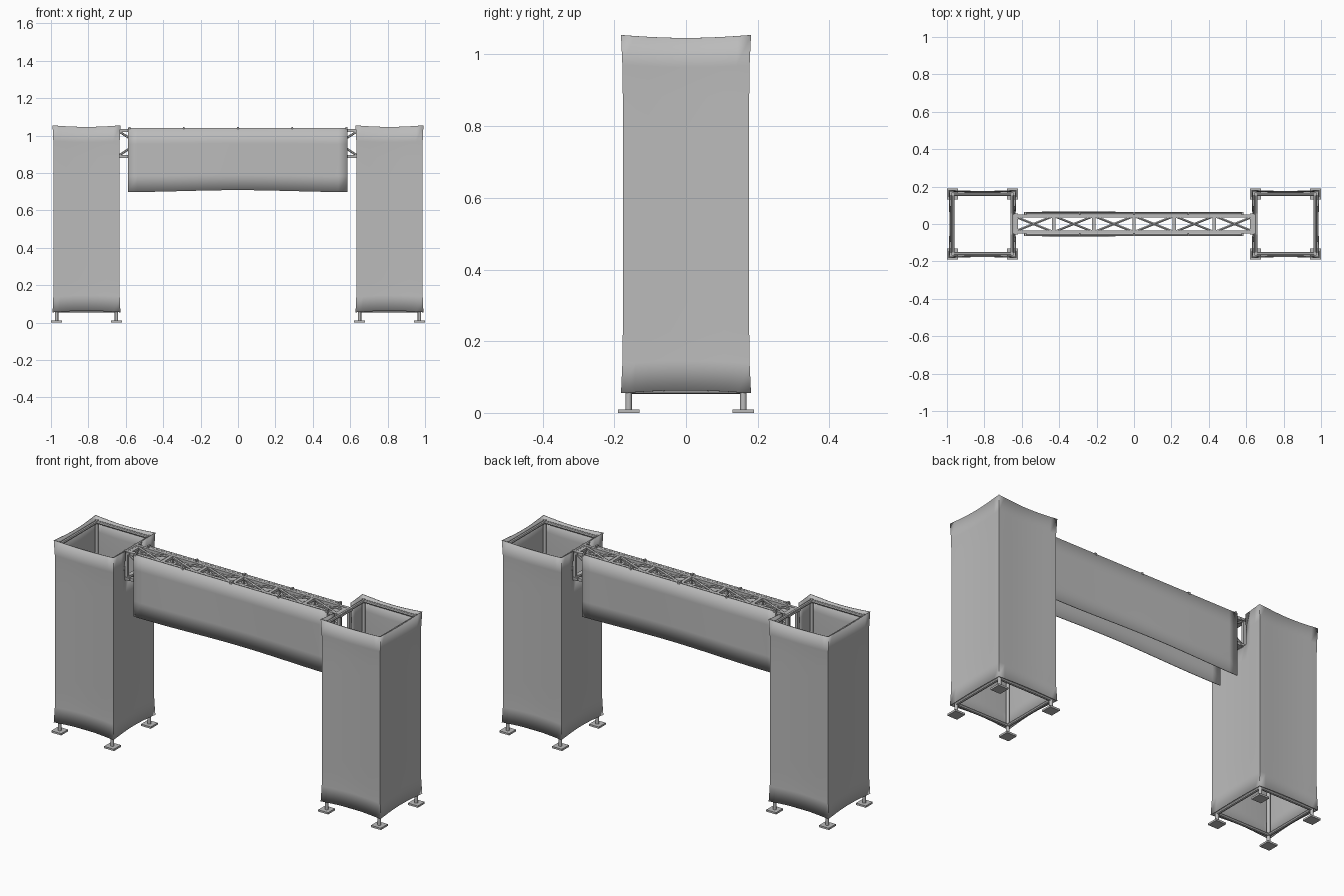
import bpy, bmesh
from math import sin, pi
from mathutils import Vector, Matrix

cube = bpy.data.objects.get("Cube")
if cube:
    bpy.data.objects.remove(cube)

mat = bpy.data.materials.new("plain_grey")
mat.use_nodes = True
GREY = (0.5, 0.5, 0.5, 1)
mat.diffuse_color = GREY
mat.node_tree.nodes["Principled BSDF"].inputs["Base Color"].default_value = GREY


def finish(bm, name, smooth=False, thickness=0):
    mesh = bpy.data.meshes.new(name)
    bm.to_mesh(mesh)
    bm.free()
    mesh.materials.append(mat)
    obj = bpy.data.objects.new(name, mesh)
    bpy.context.collection.objects.link(obj)
    if thickness:
        mod = obj.modifiers.new("thickness", 'SOLIDIFY')
        mod.thickness = thickness
        mod.offset = 0
    if smooth:
        bpy.ops.object.select_all(action='DESELECT')
        obj.select_set(True)
        bpy.context.view_layer.objects.active = obj
        bpy.ops.object.shade_smooth_by_angle(angle=0.6)
    return obj


def box(bm, centre, size):
    bmesh.ops.create_cube(bm, size=1, matrix=Matrix.Translation(centre) @ Matrix.Diagonal((*size, 1)))


def rod(bm, a, b, r, sides=8):
    a, b = Vector(a), Vector(b)
    d = b - a
    turn = d.to_track_quat('Z', 'Y').to_matrix().to_4x4()
    bmesh.ops.create_cone(bm, cap_ends=True, segments=sides, radius1=r, radius2=r, depth=d.length,
                          matrix=Matrix.Translation((a + b) / 2) @ turn)


TOWER_X, POST, CLOTH = 0.81, 0.16, 0.18
BOTTOM, TOP = 0.055, 1.054
CORNERS = [(1, 1), (-1, 1), (-1, -1), (1, -1)]


def tower_frame(side, label):
    # Posts, top and bottom rings
    cx = side * TOWER_X
    bm = bmesh.new()
    pts = [(cx + POST * sx, POST * sy) for sx, sy in CORNERS]
    for i, p in enumerate(pts):
        q = pts[(i + 1) % 4]
        rod(bm, (*p, 0.01), (*p, 1.04), 0.009, 12)
        for z in (0.062, 1.03):
            rod(bm, (*p, z), (*q, z), 0.009)
    finish(bm, label + "_tower_frame", smooth=True)
    # Square base plates
    bm = bmesh.new()
    for x, y in pts:
        box(bm, (x, y, 0.005), (0.06, 0.06, 0.01))
    finish(bm, label + "_tower_feet")


def tower_cloth(side, label):
    # Stretched cover, sagging between the corners, open around the truss
    cols, rows = 10, 12
    bm = bmesh.new()
    for i, (sx, sy) in enumerate(CORNERS):
        a = Vector((sx, sy))
        b = Vector(CORNERS[(i + 1) % 4])
        normal = (a + b) / 2
        grid = []
        for r in range(rows + 1):
            v = r / rows
            half = CLOTH - 0.005 * min(1, 3 * sin(pi * v))
            line = []
            for c in range(cols + 1):
                u = c / cols
                dip = sin(pi * u)
                p = a.lerp(b, u) * half - normal * 0.005 * dip
                lo, hi = BOTTOM + 0.008 * dip, TOP - 0.008 * dip
                line.append(bm.verts.new((side * TOWER_X + p.x, p.y, lo + (hi - lo) * v)))
            grid.append(line)
        inner = normal.x * side < -0.5
        for r in range(rows):
            for c in range(cols):
                if inner and r >= 10 and 3 <= c <= 6:
                    continue
                bm.faces.new((grid[r][c], grid[r][c + 1], grid[r + 1][c + 1], grid[r + 1][c]))
    bmesh.ops.remove_doubles(bm, verts=bm.verts, dist=0.0005)
    finish(bm, label + "_tower_cover", smooth=True, thickness=0.004)


for side, label in ((1, "left"), (-1, "right")):
    tower_frame(side, label)
    tower_cloth(side, label)

# Box truss: four chords, cross bars and X bracing
END, CY, ZT, ZB, BAYS = 0.66, 0.043, 1.028, 0.888, 6
bm = bmesh.new()
for y in (CY, -CY):
    for z in (ZT, ZB):
        box(bm, (0, y, z), (2 * END, 0.016, 0.016))
stations = [-0.645 + 1.29 * i / BAYS for i in range(BAYS + 1)]
for x in stations:
    for s in (1, -1):
        box(bm, (x, s * CY, (ZT + ZB) / 2), (0.016, 0.014, ZT - ZB))
    for z in (ZT, ZB):
        box(bm, (x, 0, z), (0.018, 2 * CY, 0.014))
for x0, x1 in zip(stations, stations[1:]):
    for s in (1, -1):
        for z in (ZT, ZB):
            rod(bm, (x0, -s * CY, z), (x1, s * CY, z), 0.007, 6)
        rod(bm, (x0, s * CY, ZT if s > 0 else ZB), (x1, s * CY, ZB if s > 0 else ZT), 0.006, 6)
        rod(bm, (x0, s * CY, ZB if s > 0 else ZT), (x1, s * CY, ZT if s > 0 else ZB), 0.006, 6)
finish(bm, "bridge_truss")

# Brackets joining the truss to the towers
bm = bmesh.new()
for side in (1, -1):
    for z in (ZT, ZB):
        box(bm, (side * 0.64, 0, z), (0.04, 0.11, 0.012))
finish(bm, "truss_brackets")

# Hanging banners with a wavy lower hem, top rails and clips
for s, label in ((-1, "front"), (1, "back")):
    bm = bmesh.new()
    steps, left, right = 24, -0.588, 0.585
    previous = None
    for i in range(steps + 1):
        t = i / steps
        x = left + (right - left) * t
        low = 0.698 + 0.01 * sin(pi * t) ** 2
        column = [bm.verts.new((x, s * (0.062 + 0.003 * sin(2 * pi * t) * (1 - k / 4)),
                                low + (1.04 - low) * k / 4)) for k in range(5)]
        if previous:
            for k in range(4):
                bm.faces.new((previous[k], column[k], column[k + 1], previous[k + 1]))
        previous = column
    finish(bm, label + "_banner", smooth=True, thickness=0.004)
    bm = bmesh.new()
    rod(bm, (left, s * 0.056, 1.032), (right, s * 0.056, 1.032), 0.006)
    for i in range(-2, 3):
        box(bm, (i * 0.29, s * 0.056, 1.04), (0.01, 0.018, 0.012))
    finish(bm, label + "_banner_rail")
